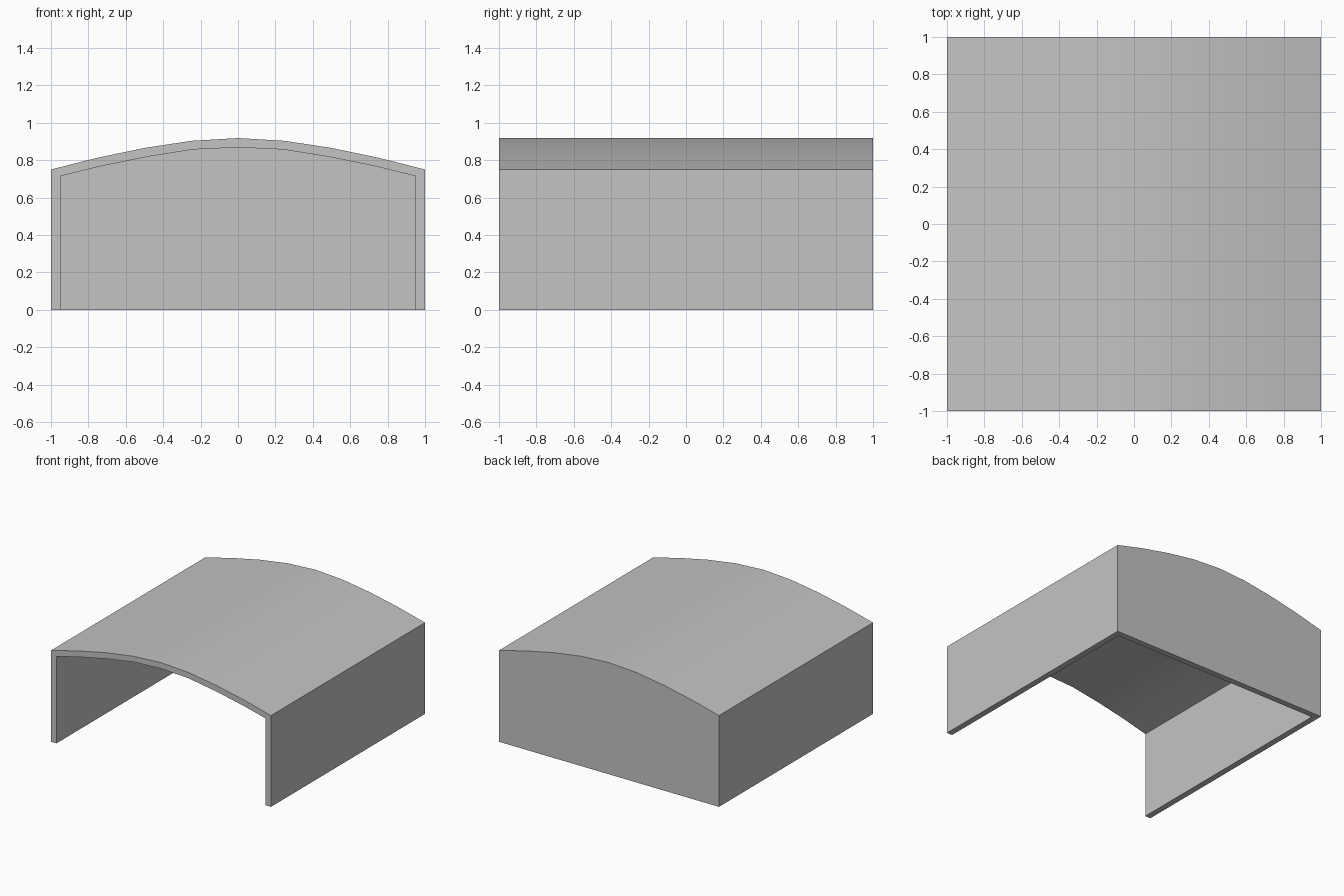
import bpy, bmesh
from math import radians

cube = bpy.data.objects.get("Cube")
if cube:
    bpy.data.objects.remove(cube, do_unlink=True)

grey = bpy.data.materials.new("plain_grey")
grey.use_nodes = True
colour = (0.55, 0.55, 0.55, 1)
grey.diffuse_color = colour
grey.node_tree.nodes["Principled BSDF"].inputs["Base Color"].default_value = colour

# Half profiles (x, z) from the floor up to the crown
OUTER = [(1, 0), (1, 0.75), (0.75, 0.813), (0.5, 0.865), (0.25, 0.903), (0, 0.918)]
INNER = [(0.95, 0), (0.95, 0.714), (0.74, 0.766), (0.49, 0.817), (0.24, 0.857), (0, 0.868)]
FRONT, BACK, BACK_INSIDE = -1, 1, 0.95

bm = bmesh.new()


def row(half, y):
    """Full mirrored profile at depth y."""
    full = half + [(-x, z) for x, z in reversed(half[:-1])]
    return [bm.verts.new((x, y, z)) for x, z in full]


def bridge(a, b):
    for i in range(len(a) - 1):
        bm.faces.new((a[i], a[i + 1], b[i + 1], b[i]))


# Outer skin, inner skin and front rim
out_front, out_back = row(OUTER, FRONT), row(OUTER, BACK)
in_front, in_back = row(INNER, FRONT), row(INNER, BACK_INSIDE)
bridge(out_front, out_back)
bridge(in_back, in_front)
bridge(in_front, out_front)

# Back wall, outside and inside
bm.faces.new(out_back)
bm.faces.new(in_back)

# Bottom rim under both sides and the back wall
for end in (0, -1):
    bm.faces.new((out_front[end], out_back[end], in_back[end], in_front[end]))
bm.faces.new((out_back[0], out_back[-1], in_back[-1], in_back[0]))

bmesh.ops.recalc_face_normals(bm, faces=bm.faces)
for face in bm.faces:
    face.smooth = True

mesh = bpy.data.meshes.new("arched_shell")
bm.to_mesh(mesh)
bm.free()
mesh.set_sharp_from_angle(angle=radians(10))
mesh.materials.append(grey)
shell = bpy.data.objects.new("arched_shell", mesh)
bpy.context.collection.objects.link(shell)
